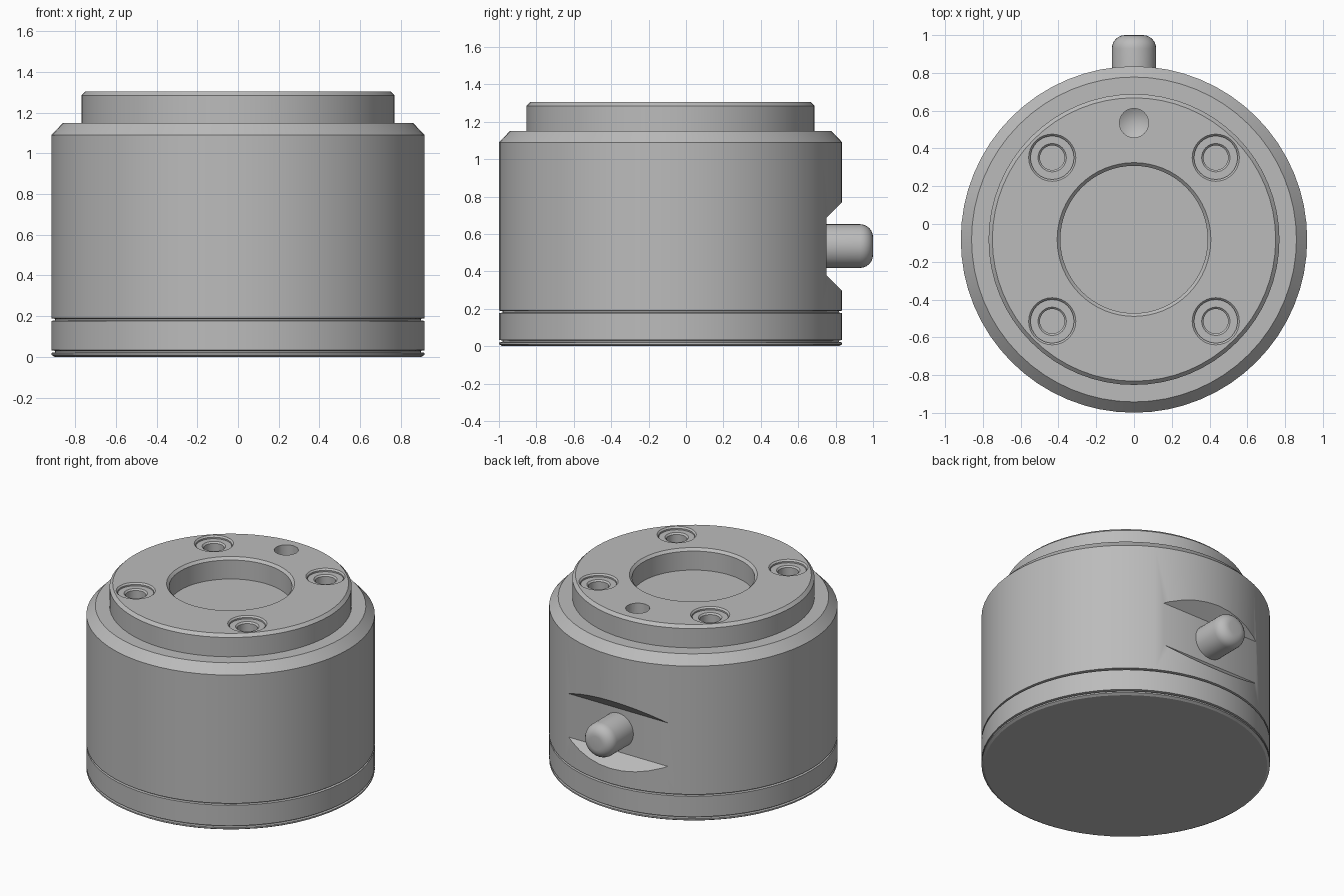
import bpy, bmesh, math
from mathutils import Matrix, Vector

cube = bpy.data.objects.get("Cube")
if cube:
    bpy.data.objects.remove(cube, do_unlink=True)

AXIS_Y = -0.082   # centre line of the housing
TOP = 1.305

metal = bpy.data.materials.new("satin grey metal")
metal.use_nodes = True
grey = (0.5, 0.5, 0.5, 1)
metal.diffuse_color = grey
metal.node_tree.nodes["Principled BSDF"].inputs["Base Color"].default_value = grey


def new_object(name, bm):
    bmesh.ops.recalc_face_normals(bm, faces=bm.faces)
    mesh = bpy.data.meshes.new(name)
    bm.to_mesh(mesh)
    bm.free()
    mesh.materials.append(metal)
    obj = bpy.data.objects.new(name, mesh)
    bpy.context.collection.objects.link(obj)
    return obj


def lathe(name, profile, steps, matrix):
    """Revolve (radius, height) points, which start and end on the axis."""
    bm = bmesh.new()
    verts = [bm.verts.new((r, 0, z)) for r, z in profile]
    edges = [bm.edges.new(pair) for pair in zip(verts, verts[1:])]
    bmesh.ops.spin(bm, geom=verts + edges, cent=(0, 0, 0), axis=(0, 0, 1),
                   angle=math.tau, steps=steps)
    bmesh.ops.remove_doubles(bm, verts=bm.verts, dist=0.0001)
    bm.transform(matrix)
    return new_object(name, bm)


def select_only(obj):
    bpy.ops.object.select_all(action='DESELECT')
    obj.select_set(True)
    bpy.context.view_layer.objects.active = obj


def cut(target, cutter):
    cutter.hide_render = True
    mod = target.modifiers.new("cut", 'BOOLEAN')
    mod.operation = 'DIFFERENCE'
    mod.solver = 'EXACT'
    mod.object = cutter
    select_only(target)
    bpy.ops.object.modifier_apply(modifier=mod.name)
    bpy.data.objects.remove(cutter, do_unlink=True)


# Housing: base rim, two fine grooves, chamfered shoulder, raised ring and bore
housing = lathe("housing", [
    (0, 0), (0.9, 0), (0.917, 0.01), (0.917, 0.02), (0.9, 0.022),
    (0.9, 0.03), (0.917, 0.033), (0.917, 0.177), (0.9, 0.179),
    (0.9, 0.187), (0.917, 0.19), (0.917, 1.09), (0.86, 1.15),
    (0.77, 1.15), (0.77, 1.285), (0.75, TOP), (0.407, TOP),
    (0.39, 1.288), (0.39, 1.155), (0, 1.155)],
    64, Matrix.Translation((0, AXIS_Y, 0)))

# Four counterbored screw holes
for sx in (-1, 1):
    for sy in (-1, 1):
        place = Matrix.Translation((sx * 0.433, AXIS_Y + sy * 0.433, TOP))
        cut(housing, lathe("screw_hole_cutter", [
            (0, 0.03), (0.125, 0.03), (0.125, 0), (0.115, -0.01),
            (0.115, -0.02), (0.075, -0.02), (0.065, -0.03),
            (0.065, -0.12), (0, -0.12)], 32, place))

# Locating hole with a conical bottom
cut(housing, lathe("locating_hole_cutter", [
    (0, 0.03), (0.077, 0.03), (0.077, -0.1), (0, -0.145)],
    24, Matrix.Translation((0, 0.535, TOP))))

# Flat notch with sloping top and bottom across the back
bm = bmesh.new()
section = [(0.75, 0.38), (0.75, 0.685), (0.95, 0.885), (0.95, 0.18)]
face = bm.faces.new([bm.verts.new((-0.7, y, z)) for y, z in section])
sweep = bmesh.ops.extrude_face_region(bm, geom=[face])
bmesh.ops.translate(bm, vec=Vector((1.4, 0, 0)),
                    verts=[v for v in sweep["geom"] if isinstance(v, bmesh.types.BMVert)])
cut(housing, new_object("notch_cutter", bm))

# Round-nosed pin standing out of the notch
nose = [(0.047 + 0.07 * math.cos(a), 0.93 + 0.07 * math.sin(a))
        for a in (math.radians(15 * i) for i in range(7))]
pin = lathe("pin", [(0, 0.7), (0.117, 0.7)] + nose + [(0, 1.0)], 32,
            Matrix.Translation((0, 0, 0.535)) @ Matrix.Rotation(-math.pi / 2, 4, 'X'))

for obj in (housing, pin):
    select_only(obj)
    bpy.ops.object.shade_smooth_by_angle(angle=math.radians(30))
